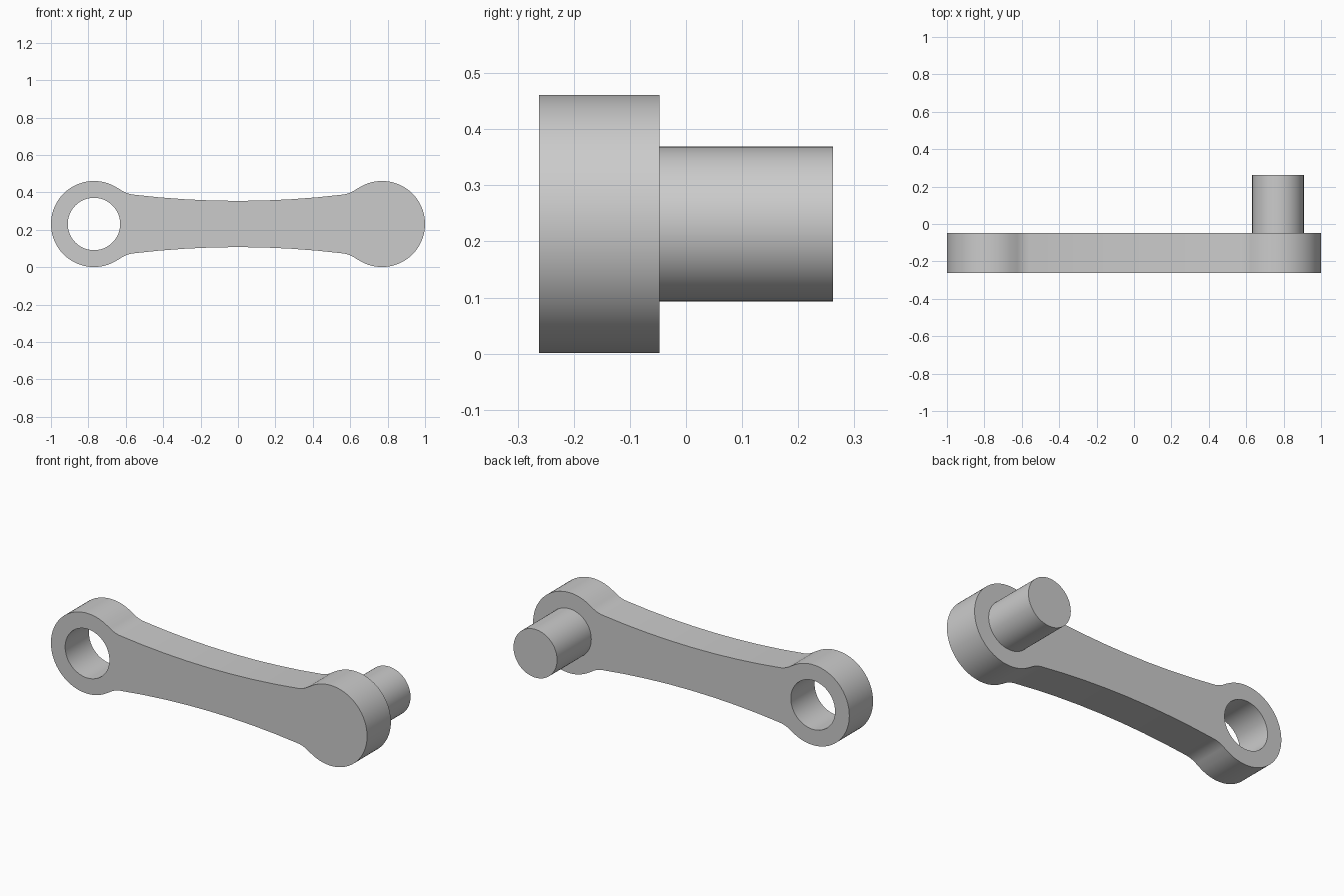
import bpy, bmesh
from math import sin, cos, pi, atan2, radians, hypot

cube = bpy.data.objects.get("Cube")
if cube:
    bpy.data.objects.remove(cube, do_unlink=True)

MID_Z = 0.231        # height of the lever axis
END_X = 0.77         # centre of each round end
END_R = 0.23
HOLE_R = 0.14
PIN_R = 0.138
FRONT, BACK, PIN_END = -0.262, -0.047, 0.262

steel = bpy.data.materials.new("plain grey")
steel.use_nodes = True
GREY = (0.6, 0.6, 0.6, 1)
steel.diffuse_color = GREY
steel.node_tree.nodes["Principled BSDF"].inputs["Base Color"].default_value = GREY


def arc(cx, cy, r, a0, a1, n):
    angles = [a0 + (a1 - a0) * i / n for i in range(n + 1)]
    return [(cx + r * cos(a), cy + r * sin(a)) for a in angles]


def finish(obj):
    """Weld, fix normals, colour and smooth the curved sides."""
    bm = bmesh.new()
    bm.from_mesh(obj.data)
    bmesh.ops.remove_doubles(bm, verts=bm.verts, dist=0.0005)
    bmesh.ops.recalc_face_normals(bm, faces=bm.faces)
    bm.to_mesh(obj.data)
    bm.free()
    obj.data.materials.clear()
    obj.data.materials.append(steel)
    bpy.ops.object.select_all(action='DESELECT')
    obj.select_set(True)
    bpy.context.view_layer.objects.active = obj
    bpy.ops.object.shade_smooth_by_angle(angle=radians(30))


# Quarter outline: waisted arm edge, concave fillet, round end
waist, flare, arm_end, fillet_r = 0.1235, 0.0335, 0.56, 0.15
quarter = [(arm_end * i / 4, waist + flare * (i / 4) ** 2) for i in range(4)]
slope = 2 * flare / arm_end
length = hypot(slope, 1)
fx = arm_end - fillet_r * slope / length
fy = waist + flare + fillet_r / length
to_end = atan2(-fy, END_X - fx)
quarter += arc(fx, fy, fillet_r, atan2(-1, slope), to_end, 8)
quarter += arc(END_X, 0, END_R, to_end + pi, 0, 28)[1:]

# Mirror the quarter into the closed outline
upper = quarter[::-1] + [(-x, y) for x, y in quarter[1:]]
outline = upper + [(x, -y) for x, y in upper[-2:0:-1]]
hole = arc(-END_X, 0, HOLE_R, 0, 2 * pi, 64)[:-1]

# Lever arm: filled outline with the hole, given thickness
curve = bpy.data.curves.new("lever_arm", 'CURVE')
curve.dimensions = '2D'
curve.fill_mode = 'BOTH'
curve.extrude = (BACK - FRONT) / 2
for loop in (outline, hole):
    spline = curve.splines.new('POLY')
    spline.points.add(len(loop) - 1)
    for point, (x, y) in zip(spline.points, loop):
        point.co = (x, y, 0, 1)
    spline.use_cyclic_u = True
arm = bpy.data.objects.new("lever_arm", curve)
bpy.context.collection.objects.link(arm)
arm.location = (0, (FRONT + BACK) / 2, MID_Z)
arm.rotation_euler = (pi / 2, 0, 0)
bpy.ops.object.select_all(action='DESELECT')
arm.select_set(True)
bpy.context.view_layer.objects.active = arm
bpy.ops.object.convert(target='MESH')
arm = bpy.context.view_layer.objects.active
finish(arm)

# Pin standing out of the back, rooted slightly inside the arm
root = BACK - 0.04
bpy.ops.mesh.primitive_cylinder_add(
    vertices=64, radius=PIN_R, depth=PIN_END - root,
    location=(END_X, (PIN_END + root) / 2, MID_Z), rotation=(pi / 2, 0, 0))
pin = bpy.context.object
pin.name = "pin"
finish(pin)
